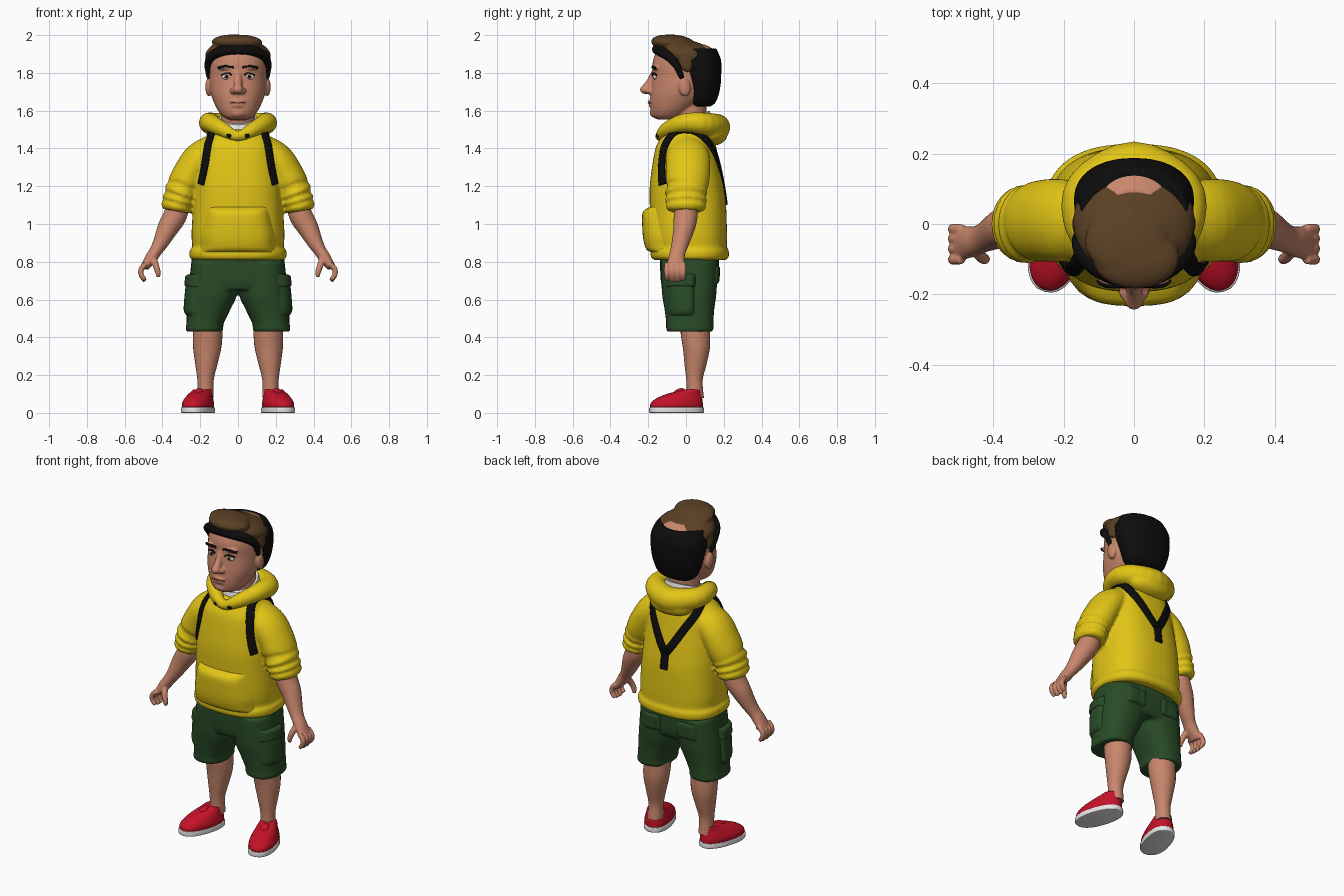
import bpy, bmesh, math
from mathutils import Vector, Matrix

cube = bpy.data.objects.get("Cube")
if cube:
    bpy.data.objects.remove(cube, do_unlink=True)

X, Y, Z = Vector((1, 0, 0)), Vector((0, 1, 0)), Vector((0, 0, 1))


def material(name, *rgb):
    m = bpy.data.materials.new(name)
    m.use_nodes = True
    m.diffuse_color = (*rgb, 1)
    m.node_tree.nodes["Principled BSDF"].inputs["Base Color"].default_value = (*rgb, 1)
    return m


SKIN = material("skin", .58, .24, .15)
LIP = material("lip", .4, .13, .09)
YELLOW = material("hoodie yellow", .76, .56, .008)
GREEN = material("shorts green", .022, .07, .02)
RED = material("shoe red", .56, .006, .022)
WHITE = material("white", .8, .8, .8)
BLACK = material("black", .004, .004, .004)
BROWN = material("hair brown", .105, .052, .018)


def spline(keys, steps=4, closed=False):
    """Smooth path through keys of any dimension."""
    k = [Vector(p) for p in keys]
    n, out = len(k), []
    get = (lambda i: k[i % n]) if closed else (lambda i: k[max(0, min(n - 1, i))])
    for i in range(n if closed else n - 1):
        a, b, c, d = (get(i + j) for j in (-1, 0, 1, 2))
        for j in range(steps):
            t = j / steps
            out.append((b * 2 + (c - a) * t + (a * 2 - b * 5 + c * 4 - d) * t * t
                        + (b * 3 - a - c * 3 + d) * t ** 3) * .5)
    return out if closed else out + [k[-1]]


def tube(bm, keys, flat=False, up=Y, closed=False, square=2.0, sides=28, s=1):
    """Skin over (x, y, z, radius a, radius b) sections; flat keeps them horizontal."""
    pts = spline(keys, closed=closed)
    n, rings = len(pts), []
    pos = [Vector((s * p[0], p[1], p[2])) for p in pts]
    for i, p in enumerate(pts):
        if flat:
            t = Z
        elif closed:
            t = (pos[(i + 1) % n] - pos[i - 1]).normalized()
        else:
            t = (pos[min(i + 1, n - 1)] - pos[max(i - 1, 0)]).normalized()
        u = t.cross(up).normalized()
        v = u.cross(t)
        ring = []
        for j in range(sides):
            a = math.tau * j / sides
            c, d = (math.copysign(abs(f) ** (2 / square), f) for f in (math.cos(a), math.sin(a)))
            ring.append(bm.verts.new(pos[i] + u * c * p[3] + v * d * p[4]))
        rings.append(ring)
    for i in range(n if closed else n - 1):
        a, b = rings[i], rings[(i + 1) % n]
        for j in range(sides):
            k = (j + 1) % sides
            bm.faces.new((a[j], a[k], b[k], b[j]))
    if not closed:
        bm.faces.new(rings[0])
        bm.faces.new(rings[-1])


def blob(bm, center, radii, tilt=0):
    m = Matrix.Translation(center) @ Matrix.Rotation(tilt, 4, 'X') @ Matrix.Diagonal((*radii, 1))
    bmesh.ops.create_uvsphere(bm, u_segments=24, v_segments=16, radius=1, matrix=m)


def finish(name, bm, mat, voxel=0, smooth=3):
    """Turn the pieces into an object, fused into one skin if a voxel size is given."""
    bmesh.ops.recalc_face_normals(bm, faces=bm.faces)
    me = bpy.data.meshes.new(name)
    bm.to_mesh(me)
    bm.free()
    me.materials.append(mat)
    me.shade_smooth()
    me.set_sharp_from_angle(angle=math.radians(50))
    ob = bpy.data.objects.new(name, me)
    bpy.context.scene.collection.objects.link(ob)
    if voxel:
        r = ob.modifiers.new("fuse", 'REMESH')
        r.mode, r.voxel_size, r.use_smooth_shade = 'VOXEL', voxel, True
        m = ob.modifiers.new("soften", 'SMOOTH')
        m.factor, m.iterations = .5, smooth
    return ob


def evaluated(ob):
    bpy.context.view_layer.update()
    return ob.evaluated_get(bpy.context.evaluated_depsgraph_get())


def hit(ev, origin, direction):
    ok, loc, nor, _ = ev.ray_cast(origin, direction)
    return loc if ok else ev.closest_point_on_mesh(origin + direction * .75)[1]


def grid_faces(bm, rows):
    for a, b in zip(rows, rows[1:]):
        for j in range(len(a) - 1):
            bm.faces.new((a[j], a[j + 1], b[j + 1], b[j]))


def ribbon(name, ev, keys, width, mat, thick=.009):
    """Thin band that hugs a surface along a path."""
    bm, pts, rows = bmesh.new(), spline(keys, 6), []
    for i, p in enumerate(pts):
        t = pts[min(i + 1, len(pts) - 1)] - pts[max(i - 1, 0)]
        _, loc, nor, _ = ev.closest_point_on_mesh(p)
        side, row = t.cross(nor).normalized(), []
        for j in range(-2, 3):
            _, q, m, _ = ev.closest_point_on_mesh(loc + side * width * j / 4)
            row.append(bm.verts.new(q + m * thick * .5))
        rows.append(row)
    grid_faces(bm, rows)
    ob = finish(name, bm, mat)
    sol = ob.modifiers.new("thickness", 'SOLIDIFY')
    sol.thickness, sol.offset = thick, 0


def pocket(name, ev, place, direction, bulge, mat):
    """Puffy patch cast onto a surface; place(u, v) gives the start of each ray."""
    bm, rows, n = bmesh.new(), [], 20
    for i in range(n + 1):
        row = []
        for j in range(n + 1):
            u, v = 2 * j / n - 1, 2 * i / n - 1
            lift = bulge * (1 - u ** 8) * (1 - v ** 8) - .002
            row.append(bm.verts.new(hit(ev, Vector(place(u, v)), direction) - direction * lift))
        rows.append(row)
    grid_faces(bm, rows)
    finish(name, bm, mat)


SIDES = ((1, "left"), (-1, "right"))

# Hoodie body with pushed-up sleeves
bm = bmesh.new()
tube(bm, [(0, y, z, a, b) for y, z, a, b in (
    (.02, .81, .24, .19), (.02, .825, .256, .206), (.02, .86, .256, .206), (.02, .878, .243, .197),
    (.015, .95, .246, .202), (.01, 1.1, .237, .202), (.003, 1.2, .23, .195), (0, 1.3, .218, .18),
    (0, 1.4, .2, .162), (.005, 1.45, .178, .143), (.01, 1.5, .135, .118))], flat=True, square=2.5, sides=48)
for s, side in SIDES:
    tube(bm, [(.12, .01, 1.4, .08, .1), (.2, .01, 1.345, .09, .117), (.25, .01, 1.27, .092, .117),
              (.283, .005, 1.205, .091, .112), (.29, 0, 1.185, .081, .1), (.3, 0, 1.165, .093, .115),
              (.307, 0, 1.145, .079, .1), (.313, 0, 1.125, .091, .113), (.318, 0, 1.107, .077, .1),
              (.323, 0, 1.09, .085, .108), (.327, 0, 1.068, .07, .09)], s=s)
hoodie = evaluated(finish("hoodie_body", bm, YELLOW, .009))

# Hood lying around the neck
bm = bmesh.new()
half = [(.08, -.1, 1.5, .04), (.145, -.01, 1.535, .05), (.135, .1, 1.53, .06)]
loop = [(0, -.135, 1.465, .028)] + half + [(0, .165, 1.512, .07)] + [(-x, y, z, r) for x, y, z, r in half[::-1]]
tube(bm, [(*p, p[3]) for p in loop], up=Z, closed=True)
blob(bm, (0, .14, 1.475), (.14, .08, .06))
finish("hood", bm, YELLOW, .009, 4)

# Front pouch pocket, harness straps and drawstring ends
pocket("pouch_pocket", hoodie,
       lambda u, v: (u * (.2 - .045 * max(0, v + .35) / 1.35 - .02 * max(0, -v - .7)), -1, .97 + .12 * v),
       Y, .045, YELLOW)
for s, side in SIDES:
    ribbon(side + "_strap", hoodie, [(s * x, y, z) for x, y, z in (
        (.205, -.13, 1.21), (.2, -.15, 1.3), (.185, -.14, 1.41), (.16, -.08, 1.5), (.15, .02, 1.51),
        (.155, .13, 1.44), (.085, .2, 1.32), (.005, .22, 1.2))], .045, BLACK)
    bm = bmesh.new()
    blob(bm, (s * .046, -.148, 1.468), (.016, .012, .012))
    finish(side + "_drawstring_end", bm, BLACK)
ribbon("strap_stem", hoodie, [(0, .22, 1.24), (0, .22, 1.17), (0, .22, 1.1)], .045, BLACK)

# Undershirt collar, higher at the nape
bm = bmesh.new()
tube(bm, [(0, .02, 1.45, .13, .125), (0, .02, 1.52, .115, .113), (0, .02, 1.555, .1, .106)], flat=True)
for v in bm.verts:
    v.co.z += .35 * v.co.y
finish("undershirt_collar", bm, WHITE)

# Shorts
bm = bmesh.new()
tube(bm, [(0, .015, .65, .225, .135), (0, .018, .7, .25, .152), (0, .018, .84, .245, .157)], flat=True, square=2.4)
for s, side in SIDES:
    tube(bm, [(.178, .02, .43, .095, .118), (.178, .02, .445, .1, .126), (.174, .02, .475, .099, .125),
              (.155, .018, .55, .116, .132), (.133, .017, .64, .131, .145), (.125, .018, .8, .122, .15)],
         flat=True, square=2.4, s=s)
shorts = evaluated(finish("shorts", bm, GREEN, .009))
for s, side in SIDES:
    pocket(side + "_cargo_pocket", shorts, lambda u, v: (s, -.028 + .072 * u, .615 + .1 * v), -s * X, .02, GREEN)
    pocket(side + "_cargo_flap", shorts, lambda u, v: (s, -.028 + .078 * u, .7 + .035 * v), -s * X, .027, GREEN)
    pocket(side + "_back_pocket", shorts, lambda u, v: (s * .12 + .065 * u, 1, .73 + .05 * v), -Y, .014, GREEN)

for s, side in SIDES:
    # Calf and ankle
    bm = bmesh.new()
    tube(bm, [(.172, .05, .08, .042, .045), (.172, .045, .17, .043, .043), (.168, .05, .25, .057, .057),
              (.163, .055, .34, .074, .071), (.16, .05, .42, .078, .078), (.16, .05, .5, .078, .078)],
         flat=True, s=s)
    finish(side + "_leg", bm, SKIN)

    # Shoe, toes turned out
    turn = Matrix.Translation((s * .212, -.05, 0)) @ Matrix.Rotation(s * .3, 4, 'Z')
    bm = bmesh.new()
    tube(bm, [(0, 0, z, a, b) for z, a, b in ((0, .074, .143), (.004, .078, .148), (.026, .078, .148),
                                              (.03, .074, .143))], flat=True, square=2.3)
    bm.transform(turn)
    finish(side + "_shoe_sole", bm, WHITE)
    bm = bmesh.new()
    tube(bm, [(0, y, z, a, b) for y, z, a, b in (
        (0, .026, .073, .143), (.001, .05, .075, .142), (.014, .075, .068, .126), (.038, .098, .058, .097),
        (.068, .115, .051, .064), (.078, .125, .046, .05))], flat=True, square=2.2)
    blob(bm, (0, .015, .108), (.026, .035, .02), .4)
    bm.transform(turn)
    finish(side + "_shoe_upper", bm, RED)

    # Forearm and hand with curled fingers
    bm = bmesh.new()
    tube(bm, [(.315, 0, 1.1, .06, .06), (.335, -.002, 1.04, .062, .063), (.37, -.01, .98, .056, .057),
              (.41, -.03, .9, .041, .046), (.437, -.043, .855, .033, .041), (.46, -.05, .82, .032, .043),
              (.495, -.055, .77, .022, .05)], s=s)
    for y in (-.101, -.071, -.042, -.014):
        reach = .008 if y in (-.071, -.042) else 0
        tube(bm, [(.488, y, .79, .014, .014), (.512, y, .76, .015, .015), (.512, y, .73, .014, .014),
                  (.492, y, .705 - reach, .011, .011)], sides=12, s=s)
    tube(bm, [(.452, -.065, .825, .02, .02), (.435, -.092, .78, .017, .017), (.424, -.1, .745, .015, .015),
              (.422, -.098, .72, .01, .01)], sides=12, s=s)
    finish(side + "_arm_and_hand", bm, SKIN, .005, 2)

# Head with neck, nose, lips and ears
bm = bmesh.new()
tube(bm, [(0, y, z, a, b) for y, z, a, b in (
    (-.09, 1.552, .045, .055), (-.092, 1.567, .078, .083), (-.078, 1.6, .106, .108), (-.05, 1.65, .13, .14),
    (-.03, 1.7, .146, .157), (-.01, 1.78, .152, .168), (0, 1.86, .152, .176), (0, 1.92, .13, .15),
    (0, 1.95, .08, .1))], flat=True, square=2.15, sides=40)
tube(bm, [(0, .02, 1.46, .095, .09), (0, .02, 1.55, .09, .088), (0, .015, 1.66, .09, .095)], flat=True)
tube(bm, [(0, -.165, 1.81, .016, .018), (0, -.185, 1.76, .02, .02), (0, -.208, 1.72, .026, .024)], up=X)
blob(bm, (0, -.212, 1.712), (.028, .032, .025))
blob(bm, (0, -.183, 1.648), (.042, .018, .011))
blob(bm, (0, -.18, 1.627), (.036, .018, .011))
blob(bm, (0, -.158, 1.59), (.045, .034, .03))
for s, side in SIDES:
    blob(bm, (s * .025, -.195, 1.705), (.018, .02, .016))
    blob(bm, (s * .155, -.008, 1.725), (.018, .032, .05), .15)
    blob(bm, (s * .06, -.155, 1.828), (.045, .024, .014))
head = evaluated(finish("head", bm, SKIN, .006, 3))
ribbon("mouth_line", head, [(-.04, -.19, 1.64), (0, -.21, 1.637), (.04, -.19, 1.64)], .007, LIP, .004)

# Eyes and brows
for s, side in SIDES:
    spot = hit(head, Vector((s * .06, -1, 1.78)), Y)
    for part, depth, r, mat in (("eye_white", .004, (.026, .011, .016), WHITE),
                                ("iris", -.005, (.011, .004, .011), BROWN),
                                ("pupil", -.008, (.006, .003, .006), BLACK)):
        bm = bmesh.new()
        blob(bm, spot + Y * depth, r)
        finish(side + "_" + part, bm, mat)
    ribbon(side + "_eyelid", head, [(s * .032, -.17, 1.789), (s * .06, -.19, 1.8), (s * .09, -.16, 1.788)],
           .007, BLACK, .008)
    ribbon(side + "_brow", head, [(s * .025, -.19, 1.828), (s * .06, -.19, 1.838), (s * .105, -.16, 1.826)],
           .011, BLACK, .006)

# Dark hair: back of the head, fringe and sideburns
bm = bmesh.new()
tube(bm, [(0, y, z, a, b) for y, z, a, b in (
    (.08, 1.622, .09, .05), (.083, 1.65, .125, .078), (.085, 1.72, .152, .096), (.075, 1.8, .168, .112),
    (.06, 1.87, .17, .125), (.03, 1.93, .15, .13))], flat=True, square=2.2)
half = [(.152, -.02, 1.77, .014), (.158, -.05, 1.84, .02), (.137, -.095, 1.89, .026), (.075, -.138, 1.918, .029)]
fringe = half + [(0, -.15, 1.925, .03)] + [(-x, y, z, r) for x, y, z, r in half[::-1]]
tube(bm, [(*p, p[3]) for p in fringe])
finish("dark_hair", bm, BLACK, .008, 2)

# Brown swept top with a front quiff
bm = bmesh.new()
blob(bm, (0, .008, 1.893), (.174, .165, .08), -.2)
blob(bm, (.005, -.095, 1.96), (.125, .09, .042), -.08)
blob(bm, (-.02, -.05, 1.965), (.12, .1, .036), -.15)
for s, side in SIDES:
    blob(bm, (s * .156, 0, 1.852), (.02, .035, .05), .3)
finish("brown_hair_top", bm, BROWN, .008, 3)
